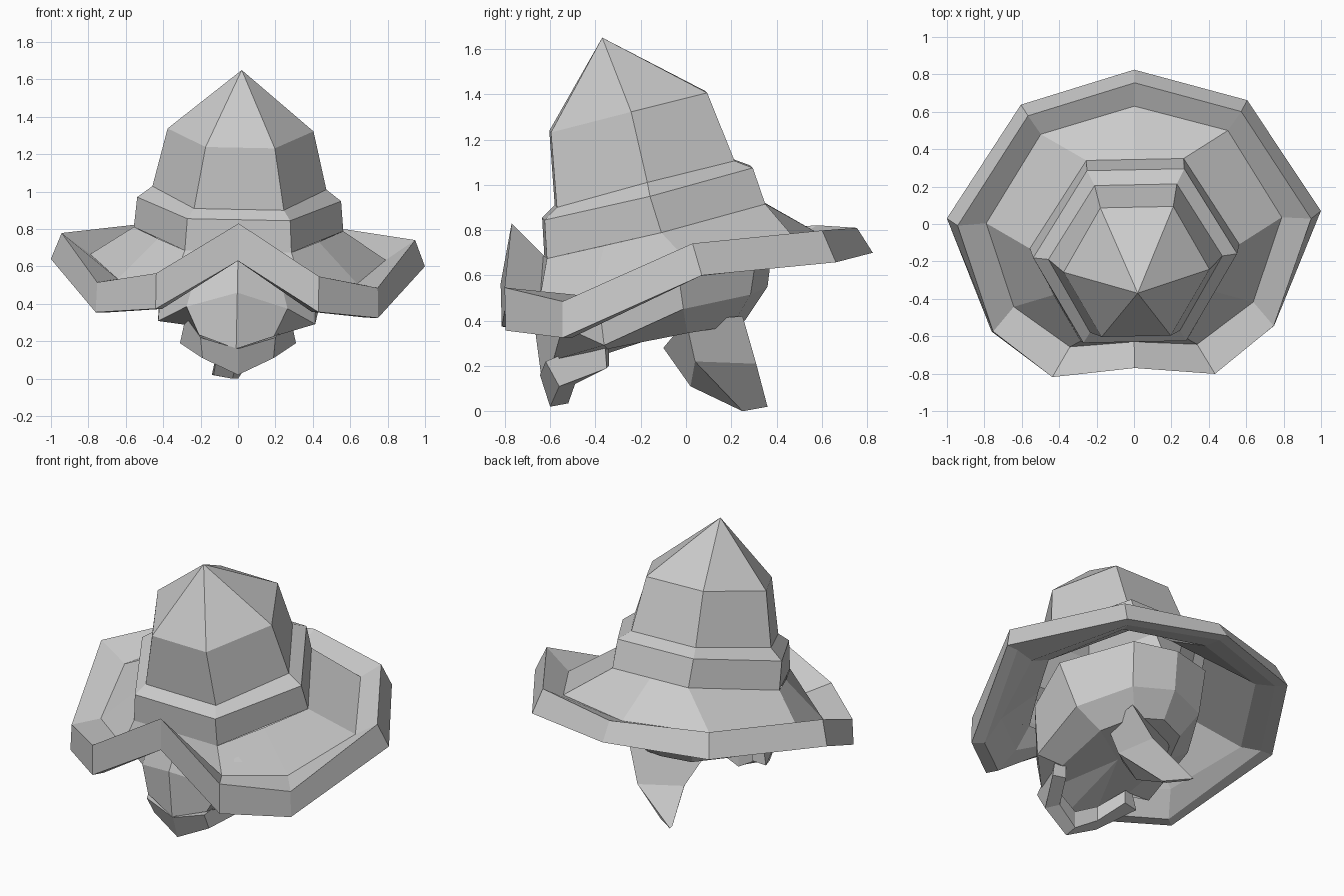
import bpy, bmesh


def skew(p):
    # slight lopsided lean shared by every part
    x, y, z = p
    return (x + 0.02 * (z - 0.65), y + 0.02 * x, z - 0.02 * x)


def flip(p):
    return (-p[0], p[1], p[2])


def mirrored(half):
    # half ring listed back to front on +x, completed on -x
    return half + [flip(p) for p in reversed(half) if p[0] > 0]


def loft(name, rings, start=None, end=None, cap=False, lean=True):
    bm = bmesh.new()
    add = lambda p: bm.verts.new(skew(p) if lean else p)
    vs = [[add(p) for p in r] for r in rings]
    n = len(vs[0])
    for a, b in zip(vs, vs[1:]):
        for i in range(n):
            j = (i + 1) % n
            bm.faces.new((a[i], a[j], b[j], b[i]))
    for ring, tip in ((vs[0], start), (vs[-1], end)):
        if tip:
            t = add(tip)
            for i in range(n):
                bm.faces.new((ring[i], ring[(i + 1) % n], t))
        elif cap:
            bm.faces.new(ring)
    bmesh.ops.recalc_face_normals(bm, faces=bm.faces)
    me = bpy.data.meshes.new(name)
    bm.to_mesh(me)
    bm.free()
    ob = bpy.data.objects.new(name, me)
    bpy.context.collection.objects.link(ob)
    return ob


# Brim: floor, turned-up rim and recessed underside
base = [(0, .345, .92), (.26, .345, .92), (.56, -.12, .80),
        (.43, -.37, .74), (.285, -.62, .68), (0, -.62, .68)]
floor = [(0, .63, .76), (.5, .49, .75), (.79, .02, .65),
         (.64, -.43, .52), (.34, -.65, .52), (0, -.63, .69)]
rim_top = [(0, .755, .81), (.57, .59, .81), (.945, .01, .76),
           (.75, -.56, .50), (.435, -.81, .555), (0, -.77, .83)]
rim_low = [(0, .825, .70), (.605, .65, .67), (1, .05, .62),
           (.755, -.56, .34), (.435, -.805, .365), (0, -.765, .63)]
lip = [(x * .92, y * .92, z) for x, y, z in rim_low]
recess = [(x, y, z - .04) for x, y, z in floor]
under = [(x * .97, y * .97, z - .04) for x, y, z in base]
loft("hat_brim", [mirrored(r) for r in
                  (base, floor, rim_top, rim_low, lip, recess, under)])

# Crown: six-sided band, ledge, tapering cone with a bent tip
crown = [
    [(.26, .345, .92), (.56, -.12, .80), (.285, -.62, .68)],
    [(.26, .29, 1.08), (.545, -.17, .96), (.275, -.63, .85)],
    [(.22, .21, 1.11), (.465, -.18, 1.02), (.24, -.575, .905)],
    [(.195, .09, 1.41), (.39, -.25, 1.33), (.185, -.60, 1.235)],
]
loft("hat_crown", [mirrored(r) for r in crown], end=(0, -.37, 1.65))

# Skull: rounded back, cheekbones and ridged face
skull = [
    [(0, .39, .79), (.27, .32, .79), (.51, -.06, .73),
     (.40, -.41, .64), (.2, -.52, .64), (0, -.56, .67)],
    [(0, .36, .55), (.25, .28, .52), (.42, -.02, .46),
     (.42, -.37, .30), (.27, -.55, .38), (0, -.68, .46)],
    [(0, .26, .40), (.17, .20, .38), (.26, 0, .35),
     (.25, -.35, .28), (.2, -.59, .23), (0, -.64, .16)],
]
loft("skull", [mirrored(r) for r in skull],
     start=(0, -.12, .86), end=(0, -.15, .32))

# Jaw: horseshoe of square section
chin = [(0, -.645, .16), (0, -.60, .02), (0, -.52, .035), (0, -.52, .14)]
bend = [(.2, -.62, .22), (.19, -.56, .11), (.14, -.49, .12), (.15, -.50, .22)]
hinge = [(.28, -.36, .33), (.31, -.35, .19), (.22, -.34, .20), (.22, -.34, .28)]
jaw = [hinge, bend, chin, [flip(p) for p in bend], [flip(p) for p in hinge]]
loft("jaw", jaw, cap=True, lean=False)

# Neck: twisted spike, bent backwards
neck = [
    [(.22, .25, .42), (.20, 0, .40), (0, -.10, .28), (-.20, .08, .40)],
    [(.12, .31, .21), (.15, .04, .22), (0, .02, .11), (-.10, .16, .20)],
    [(-.14, .36, .02), (0, .25, 0), (-.03, .25, 0), (-.13, .32, .02)],
]
loft("neck", neck, cap=True, lean=False)
